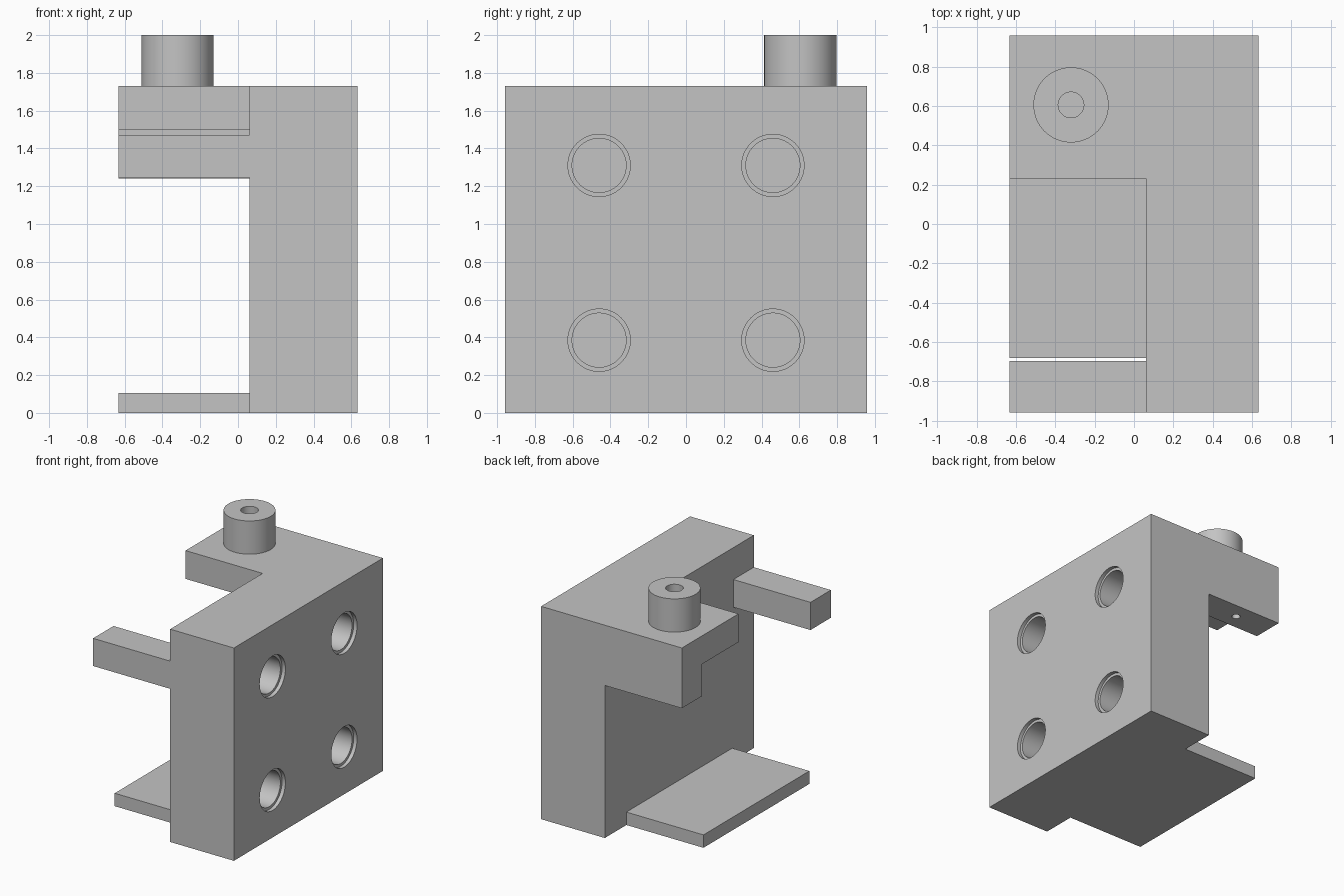
import bpy
import bmesh
from math import radians
from mathutils import Matrix, Vector

cube = bpy.data.objects.get("Cube")
if cube:
    bpy.data.objects.remove(cube, do_unlink=True)

grey = bpy.data.materials.new("plain grey")
grey.use_nodes = True
colour = (0.55, 0.55, 0.55, 1)
grey.diffuse_color = colour
grey.node_tree.nodes["Principled BSDF"].inputs["Base Color"].default_value = colour


def make_object(name, bm):
    bmesh.ops.recalc_face_normals(bm, faces=bm.faces)
    mesh = bpy.data.meshes.new(name)
    bm.to_mesh(mesh)
    bm.free()
    mesh.materials.append(grey)
    obj = bpy.data.objects.new(name, mesh)
    bpy.context.collection.objects.link(obj)
    return obj


def box(name, x, y, z):
    bm = bmesh.new()
    bmesh.ops.create_cube(bm, size=1)
    for v in bm.verts:
        v.co = [(a + b) / 2 + c * (b - a) for (a, b), c in zip((x, y, z), v.co)]
    return make_object(name, bm)


def lathe(name, profile, matrix, steps=64):
    """Turn (radius, height) points about the local z axis."""
    bm = bmesh.new()
    verts = [bm.verts.new((r, 0, h)) for r, h in profile]
    edges = [bm.edges.new(pair) for pair in zip(verts, verts[1:])]
    bmesh.ops.spin(bm, geom=verts + edges, cent=(0, 0, 0), axis=(0, 0, 1),
                   angle=radians(360), steps=steps, use_merge=True)
    bmesh.ops.remove_doubles(bm, verts=bm.verts, dist=1e-5)
    bmesh.ops.transform(bm, matrix=matrix, verts=bm.verts)
    return make_object(name, bm)


def activate(obj):
    bpy.ops.object.select_all(action='DESELECT')
    obj.select_set(True)
    bpy.context.view_layer.objects.active = obj


def combine(obj, tool, operation):
    mod = obj.modifiers.new(operation.lower(), 'BOOLEAN')
    mod.operation = operation
    mod.solver = 'EXACT'
    mod.object = tool
    activate(obj)
    bpy.ops.object.modifier_apply(modifier=mod.name)
    bpy.data.objects.remove(tool, do_unlink=True)


# Upright block, with each arm overlapping into it
body = box("bracket_body", (0.06, 0.633), (-0.957, 0.957), (0, 1.73))
reach = (-0.633, 0.2)
arms = [
    box("base_plate", reach, (-0.68, 0.68), (0, 0.105)),
    box("front_bar", reach, (-0.957, -0.695), (1.245, 1.47)),
    box("top_shelf", reach, (0.23, 0.957), (1.5, 1.73)),
    box("shelf_drop", reach, (0.7, 0.957), (1.24, 1.6)),
]
for arm in arms:
    combine(body, arm, 'UNION')

# Four stepped mounting holes in the side
for y in (-0.46, 0.46):
    for z in (0.385, 1.31):
        place = Matrix.Translation((0.633, y, z)) @ Matrix.Rotation(radians(90), 4, 'Y')
        cutter = lathe("mounting_hole",
                       [(0, -0.45), (0.143, -0.45), (0.143, -0.03),
                        (0.165, -0.03), (0.165, 0.1), (0, 0.1)], place)
        combine(body, cutter, 'DIFFERENCE')

# Small blind hole under the drop
pin = lathe("pin_hole", [(0, -0.1), (0.032, -0.1), (0.032, 0.25), (0, 0.25)],
            Matrix.Translation((-0.32, 0.825, 1.24)), 32)
combine(body, pin, 'DIFFERENCE')

# Bored boss standing on the shelf
boss = lathe("boss", [(0.065, 0), (0.065, 0.27), (0.191, 0.27), (0.191, 0)],
             Matrix.Translation(Vector((-0.32, 0.605, 1.73))))

for obj in (body, boss):
    activate(obj)
    bpy.ops.object.shade_smooth_by_angle(angle=radians(30))
